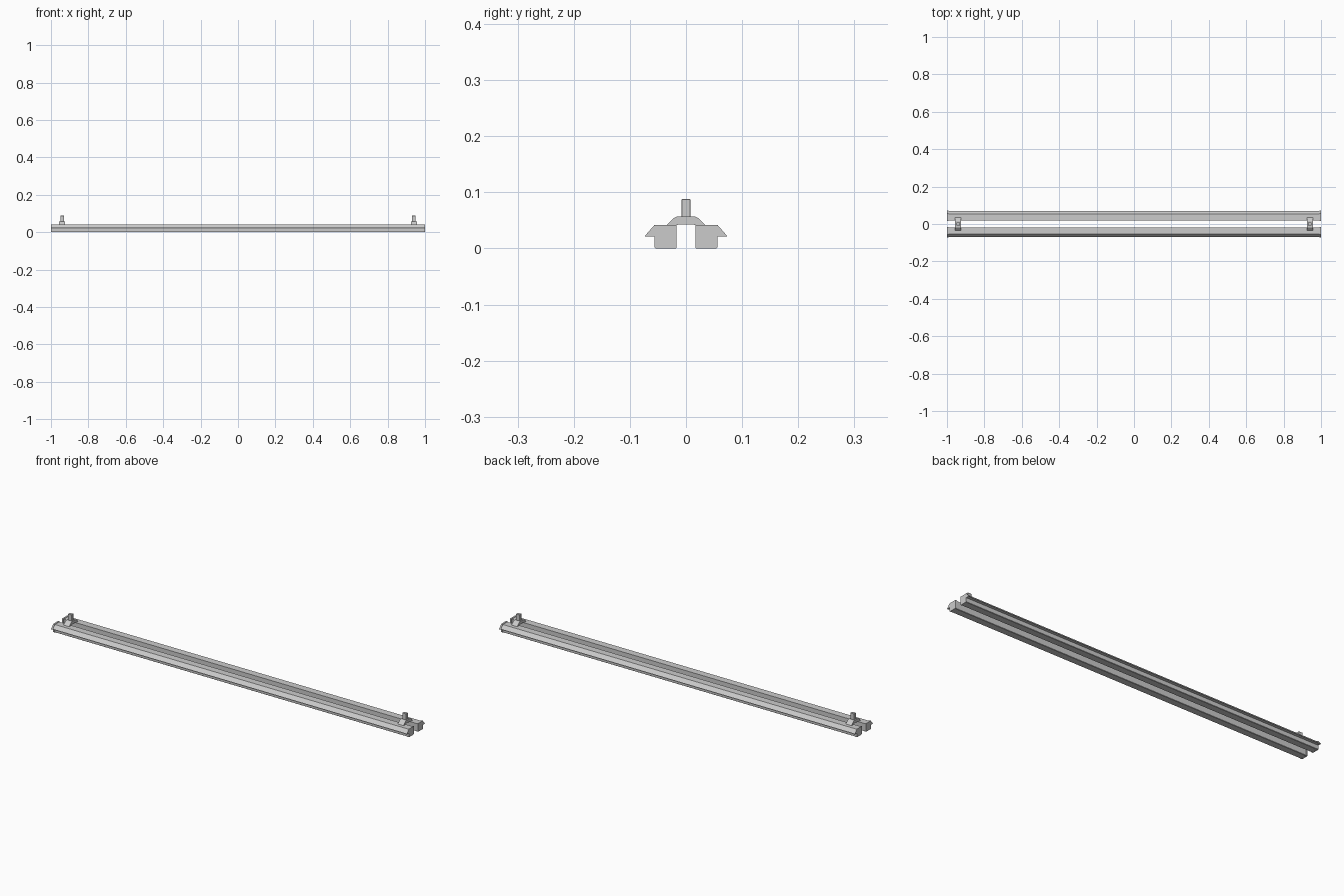
import bpy, bmesh, math

if "Cube" in bpy.data.objects:
    bpy.data.objects.remove(bpy.data.objects["Cube"])


def extrude_x(name, profile, x0, x1, bevel=0.0):
    """Closed (y, z) outline extruded along x."""
    bm = bmesh.new()
    face = bm.faces.new([bm.verts.new((x0, y, z)) for y, z in profile])
    ext = bmesh.ops.extrude_face_region(bm, geom=[face])
    verts = [v for v in ext["geom"] if isinstance(v, bmesh.types.BMVert)]
    bmesh.ops.translate(bm, verts=verts, vec=(x1 - x0, 0, 0))
    bmesh.ops.recalc_face_normals(bm, faces=bm.faces)
    mesh = bpy.data.meshes.new(name)
    bm.to_mesh(mesh)
    bm.free()
    obj = bpy.data.objects.new(name, mesh)
    bpy.context.collection.objects.link(obj)
    if bevel:
        mod = obj.modifiers.new("soft_edges", "BEVEL")
        mod.width = bevel
        mod.segments = 1
    return obj


# Outlines for the +y side; flipped for the -y side
rail = [(0.018, 0.002), (0.020, 0.0005), (0.053, 0.0005), (0.055, 0.002),
        (0.055, 0.022), (0.070, 0.022), (0.054, 0.040), (0.018, 0.040)]
cap = [(0.0165, 0.002), (0.0185, 0.0), (0.0545, 0.0), (0.0565, 0.002),
       (0.0565, 0.021), (0.073, 0.021), (0.073, 0.0225), (0.056, 0.042),
       (0.0165, 0.042)]

# Twin rails with slightly larger end caps
for side, s in (("front", -1), ("back", 1)):
    extrude_x(f"{side}_rail", [(s * y, z) for y, z in rail], -0.992, 0.992)
    for end, e in (("left", -1), ("right", 1)):
        extrude_x(f"{side}_{end}_end_cap", [(s * y, z) for y, z in cap],
                  e * 0.992, e * 1.0)

# Arched bracket joining the rails, with a hanging post
half = [(0.036, 0.040), (0.034, 0.042), (0.022, 0.054), (0.016, 0.057)]
inner = [(0.022, 0.040), (0.013, 0.0425), (0.006, 0.043)]
arch = (half + [(-y, z) for y, z in reversed(half)]
        + [(-y, z) for y, z in inner] + list(reversed(inner)))
post = [(-0.008, 0.055), (0.008, 0.055), (0.008, 0.088), (-0.008, 0.088)]
for end, e in (("left", -1), ("right", 1)):
    x = e * 0.94
    extrude_x(f"{end}_arch_bracket", arch, x - 0.016, x + 0.016)
    extrude_x(f"{end}_post", post, x - 0.010, x + 0.010, 0.001)
